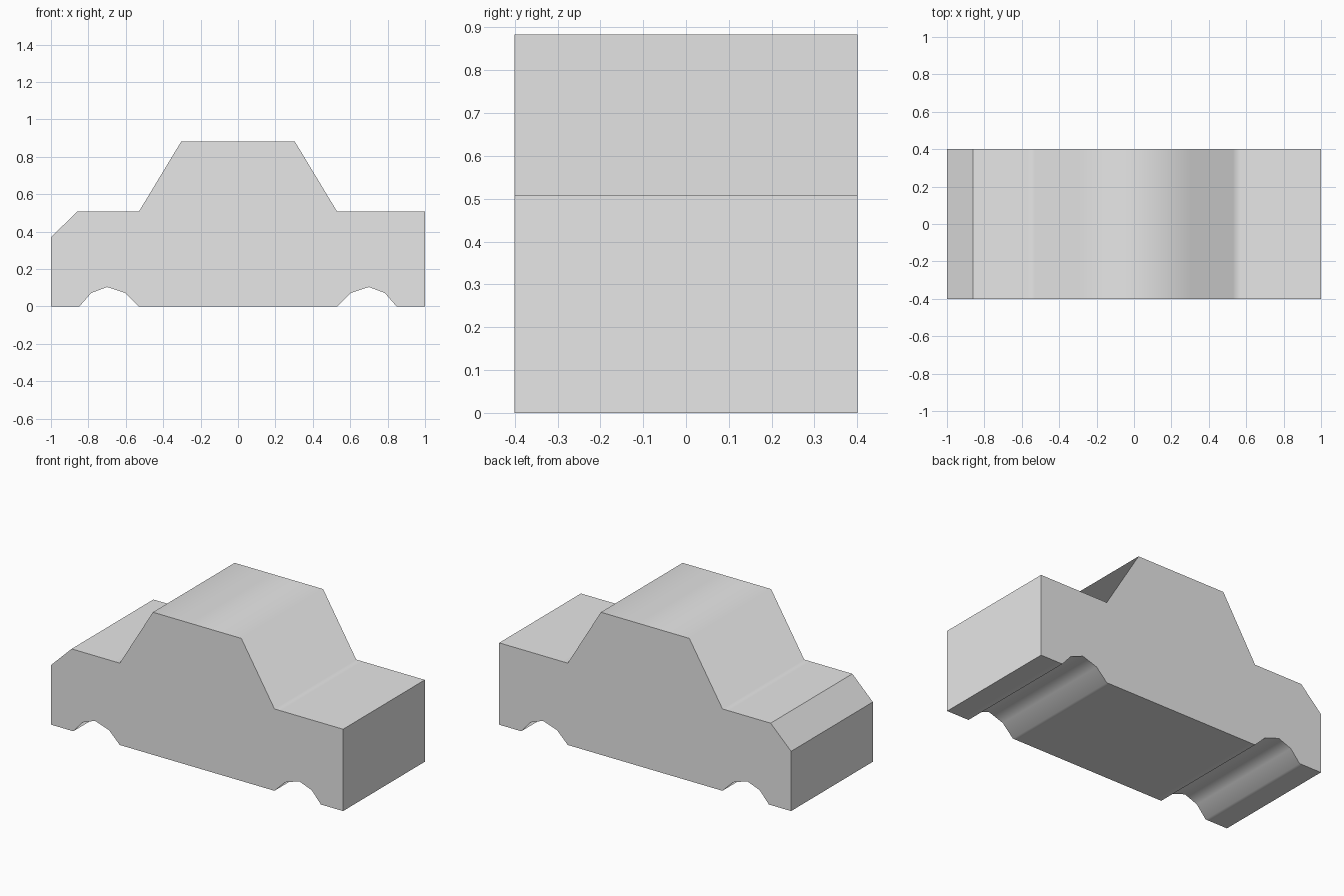
import bpy
import bmesh

cube = bpy.data.objects.get("Cube")
if cube:
    bpy.data.objects.remove(cube, do_unlink=True)

HALF_WIDTH = 0.4
DECK, ROOF = 0.507, 0.883

# One grey paint for the whole body
grey = bpy.data.materials.new("light_grey")
grey.use_nodes = True
grey.diffuse_color = (0.8, 0.8, 0.8, 1)
grey.node_tree.nodes["Principled BSDF"].inputs["Base Color"].default_value = grey.diffuse_color

# Half profiles, mirrored about the middle: wheel arch and cabin
arch = [(0.5, 0), (0.53, 0), (0.603, 0.072), (0.70, 0.104), (0.785, 0.072), (0.848, 0), (0.88, 0)]
cabin = [(0.57, DECK), (0.53, DECK), (0.303, ROOF)]


def mirrored(points):
    return [(-x, z) for x, z in reversed(points)]


# Corners that stay crisp: square tail and bevelled nose
tail = [(1, 0), (1, DECK)]
nose = [(-0.86, DECK), (-1, 0.37), (-1, 0)]
profile = arch + tail + cabin + mirrored(cabin) + nose + mirrored(arch)
crisp = {i for i, p in enumerate(profile) if p in tail + nose}

# Extrude the profile across the full width
bm = bmesh.new()
front = [bm.verts.new((x, -HALF_WIDTH, z)) for x, z in profile]
back = [bm.verts.new((x, HALF_WIDTH, z)) for x, z in profile]
sides = [bm.faces.new(front), bm.faces.new(back[::-1])]
count = len(profile)
for i in range(count):
    j = (i + 1) % count
    bm.faces.new((front[j], front[i], back[i], back[j]))
bmesh.ops.recalc_face_normals(bm, faces=bm.faces)

# Smooth cabin and arches, sharp flanks and corners
for face in bm.faces:
    face.smooth = face not in sides
for side in sides:
    for edge in side.edges:
        edge.smooth = False
for i in crisp:
    bm.edges.get((front[i], back[i])).smooth = False

mesh = bpy.data.meshes.new("car_body")
bm.to_mesh(mesh)
bm.free()
mesh.materials.append(grey)
body = bpy.data.objects.new("car_body", mesh)
bpy.context.collection.objects.link(body)
